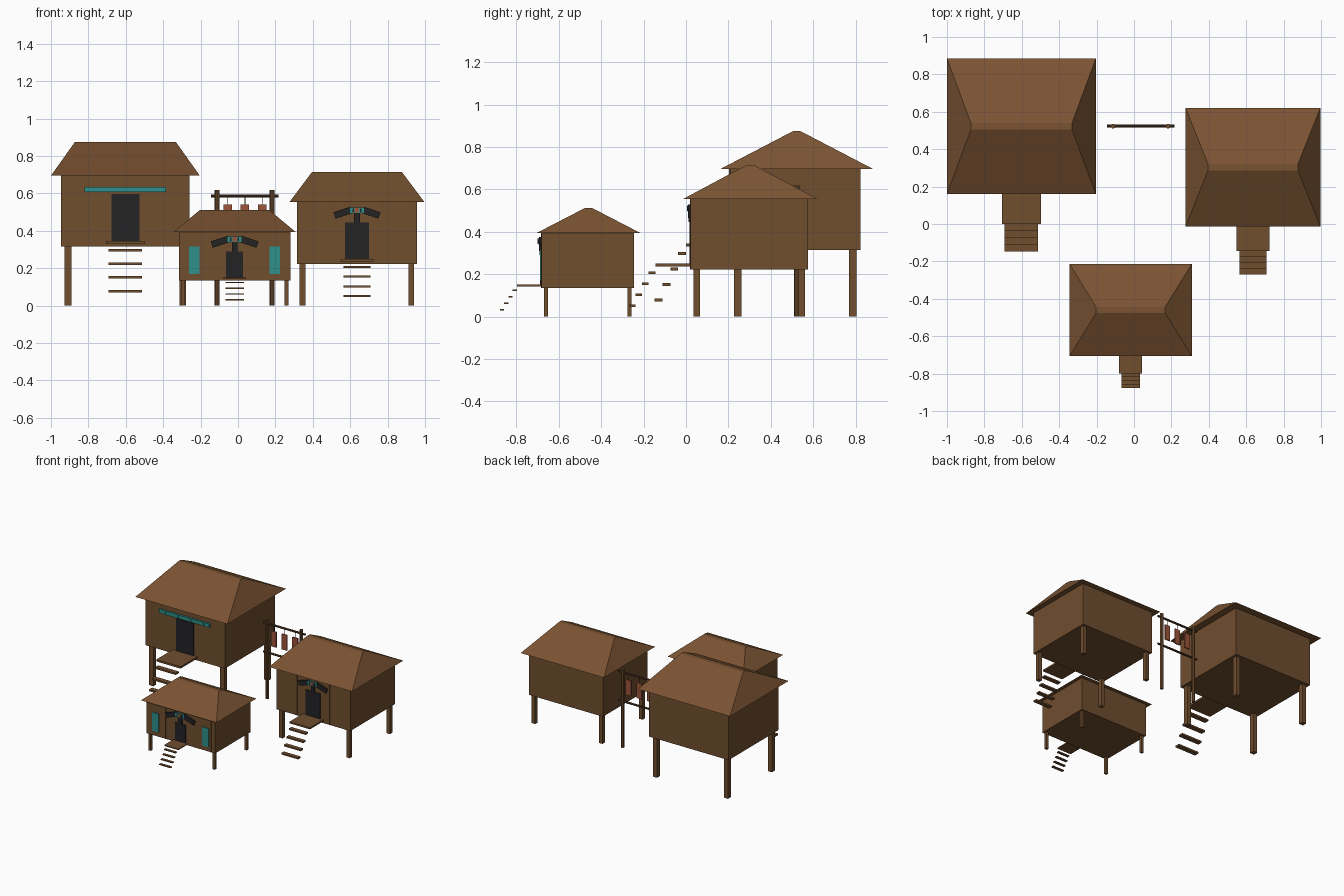
import bpy
import math
from mathutils import Vector

old = bpy.data.objects.get("Cube")
if old:
    bpy.data.objects.remove(old, do_unlink=True)


def material(name, r, g, b):
    """Flat material from 0-255 display values."""
    def lin(c):
        c /= 255
        return c / 12.92 if c <= 0.04045 else ((c + 0.055) / 1.055) ** 2.4
    m = bpy.data.materials.new(name)
    m.use_nodes = True
    color = (lin(r), lin(g), lin(b), 1)
    m.diffuse_color = color
    m.node_tree.nodes["Principled BSDF"].inputs["Base Color"].default_value = color
    return m


WALL = material("wall_brown", 112, 78, 47)
ROOF = material("roof_brown", 122, 83, 50)
DARK = material("dark_timber", 84, 56, 37)
BLACK = material("charcoal", 35, 35, 37)
TEAL = material("teal", 46, 144, 138)
RED = material("clay_red", 158, 84, 58)


def mesh_object(name, verts, faces, mat):
    me = bpy.data.meshes.new(name)
    me.from_pydata(verts, [], faces)
    me.materials.append(mat)
    ob = bpy.data.objects.new(name, me)
    bpy.context.collection.objects.link(ob)
    return ob


def frustum(name, low, high, z0, z1, mat):
    """Closed block between two rectangles given as (x0, x1, y0, y1)."""
    verts = []
    for (x0, x1, y0, y1), z in ((low, z0), (high, z1)):
        verts += [(x0, y0, z), (x1, y0, z), (x1, y1, z), (x0, y1, z)]
    faces = [(3, 2, 1, 0), (4, 5, 6, 7)]
    faces += [(i, (i + 1) % 4, (i + 1) % 4 + 4, i + 4) for i in range(4)]
    return mesh_object(name, verts, faces, mat)


def box(name, center, size, mat, tilt=0):
    """Box about its centre, optionally turned in the front plane."""
    x, y, z = (s / 2 for s in size)
    ob = frustum(name, (-x, x, -y, y), (-x, x, -y, y), -z, z, mat)
    ob.location = center
    ob.rotation_euler.y = tilt
    return ob


def rod(name, start, end, radius, mat):
    a, b = Vector(start), Vector(end)
    bpy.ops.mesh.primitive_cylinder_add(vertices=8, radius=radius, depth=(b - a).length,
                                        location=(a + b) / 2)
    ob = bpy.context.object
    ob.name = name
    ob.rotation_euler = (b - a).to_track_quat('Z', 'Y').to_euler()
    ob.data.materials.append(mat)


def house(tag, cx, body, roof, ridge, floor, eave, top, leg, door, porch, steps):
    """Stilt house: hipped roof, walls, legs, door, porch and floating steps."""
    hx, y0, y1 = body
    frustum(tag + "_walls", (cx - hx, cx + hx, y0, y1), (cx - hx, cx + hx, y0, y1),
            floor, eave, WALL)
    rx, r0, r1 = roof
    mid = (r0 + r1) / 2
    frustum(tag + "_roof", (cx - rx, cx + rx, r0, r1),
            (cx - ridge, cx + ridge, mid - 0.017, mid + 0.017), eave, top, ROOF)

    # Corner stilts
    size, inset = leg
    for sx in (-1, 1):
        for y in (y0 + inset, y1 - inset):
            box(tag + "_stilt", (cx + sx * (hx - inset), y, floor / 2),
                (size, size, floor), WALL)

    # Door and wall battens
    dw, d0, d1 = door
    box(tag + "_door", (cx, y0 - 0.002, (d0 + d1) / 2), (dw, 0.008, d1 - d0), BLACK)
    for f in (-0.44, -0.22, 0.22, 0.44):
        box(tag + "_batten", (cx + f * 2 * hx, y0, (floor + eave) / 2),
            (0.006, 0.006, eave - floor), WALL)

    # Porch and steps
    pw, p0, thick = porch
    box(tag + "_porch", (cx, (p0 + y0) / 2, d0 - thick / 2), (pw, y0 - p0, thick), WALL)
    sw, run, drop, first = steps
    for i in range(4):
        box(tag + "_step", (cx, p0 - run * (i + 0.5), first - drop * i),
            (sw, run, thick * 0.9), WALL)


def emblem(tag, cx, y, z0, z, wing):
    """Winged ornament above a door."""
    box(tag + "_emblem_post", (cx, y - 0.005, (z0 + z) / 2), (0.03, 0.01, z - z0), BLACK)
    for s in (-1, 1):
        box(tag + "_emblem_wing", (cx + s * 0.075, y - 0.006, z - 0.013),
            (wing, 0.012, 0.036), BLACK, s * math.radians(18))
    box(tag + "_emblem_head", (cx, y - 0.008, z), (0.076, 0.014, 0.03), TEAL)
    box(tag + "_emblem_center", (cx, y - 0.014, z), (0.024, 0.008, 0.024), RED)
    for s in (-1, 1):
        box(tag + "_emblem_eye", (cx + s * 0.02, y - 0.014, z), (0.008, 0.006, 0.018), BLACK)


house("large_house", -0.602, (0.344, 0.207, 0.824), (0.398, 0.16, 0.885), 0.27,
      0.315, 0.695, 0.875, (0.035, 0.037), (0.15, 0.345, 0.597),
      (0.21, 0.0, 0.015), (0.18, 0.037, 0.073, 0.297))
house("right_house", 0.636, (0.32, 0.022, 0.575), (0.36, -0.013, 0.62), 0.24,
      0.222, 0.555, 0.715, (0.03, 0.029), (0.128, 0.25, 0.445),
      (0.177, -0.145, 0.013), (0.146, 0.031, 0.052, 0.207))
house("small_house", -0.018, (0.298, -0.682, -0.245), (0.327, -0.707, -0.213), 0.185,
      0.135, 0.393, 0.512, (0.02, 0.021), (0.092, 0.15, 0.29),
      (0.122, -0.798, 0.008), (0.1, 0.02, 0.031, 0.124))

# Door ornaments
emblem("right_house", 0.636, 0.022, 0.445, 0.51, 0.095)
emblem("small_house", -0.018, -0.682, 0.29, 0.355, 0.1)
box("large_house_lintel", (-0.602, 0.2, 0.621), (0.435, 0.016, 0.028), TEAL)
for i in range(4):
    box("lintel_stud", (-0.602 + (i - 1.5) * 0.11, 0.19, 0.621), (0.02, 0.008, 0.02),
        TEAL, math.pi / 4)

# Teal shutters on the small house
for s in (-1, 1):
    box("small_house_shutter", (-0.018 + s * 0.215, -0.684, 0.243), (0.056, 0.008, 0.145), TEAL)

# Drying rack with hanging pieces
for x in (-0.112, 0.182):
    rod("rack_post", (x, 0.523, 0), (x, 0.523, 0.617), 0.013, WALL)
for z in (0.587, 0.36):
    rod("rack_rail", (-0.145, 0.523, z), (0.217, 0.523, z), 0.008, DARK)
for i in range(3):
    x = -0.055 + i * 0.092
    box("hanging_piece", (x, 0.523, 0.48), (0.045, 0.01, 0.12), RED)
    rod("hanging_cord", (x, 0.523, 0.535), (x, 0.523, 0.587), 0.002, DARK)
